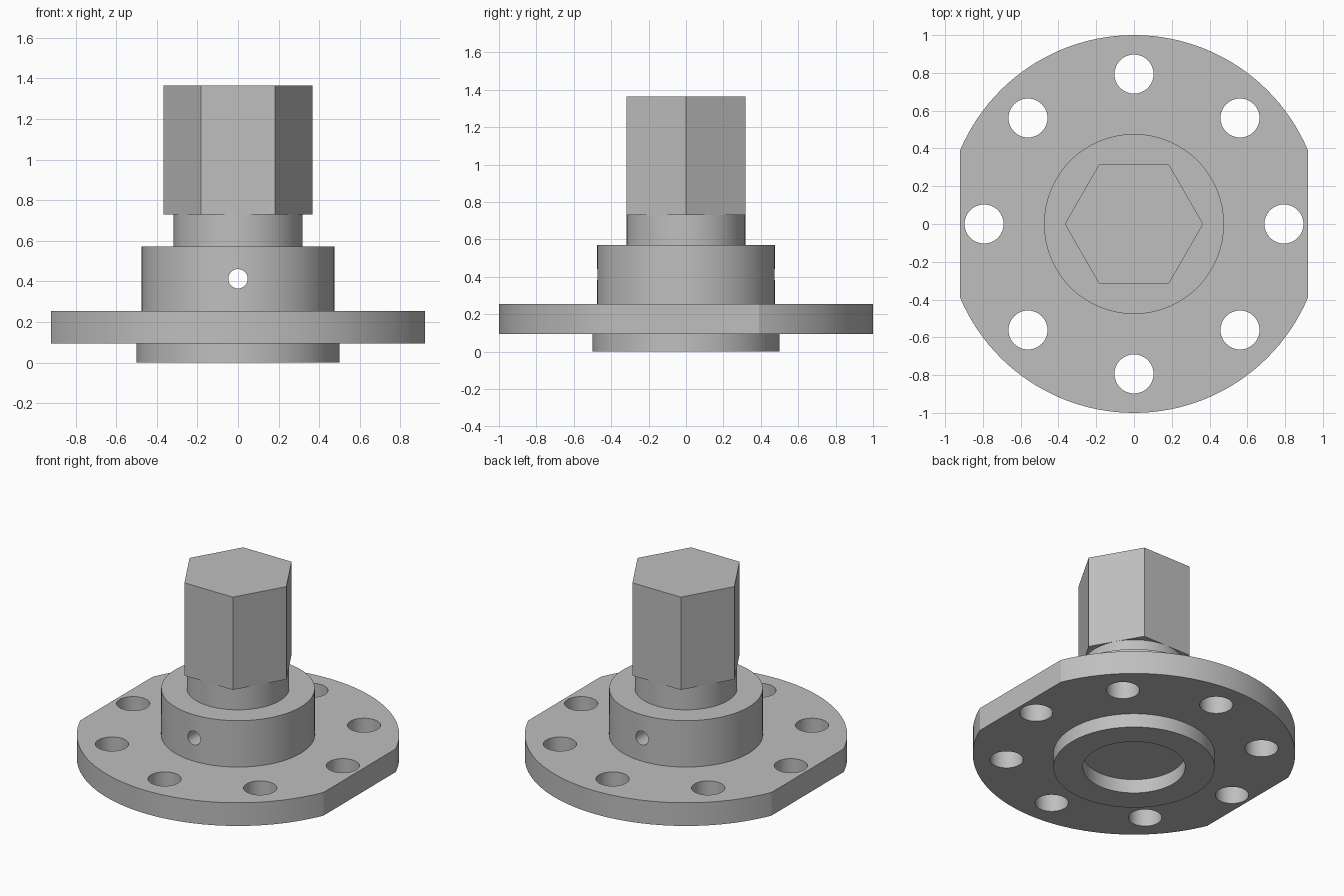
import bpy
import math
from mathutils import Matrix

cube = bpy.data.objects.get("Cube")
if cube:
    bpy.data.objects.remove(cube, do_unlink=True)

U = 1 / 63          # one millimetre when the flange radius is 63 mm
SEGMENTS = 96

steel = bpy.data.materials.new("plain_grey_steel")
GREY = (0.52, 0.52, 0.52, 1)
steel.use_nodes = True
steel.diffuse_color = GREY
steel.node_tree.nodes["Principled BSDF"].inputs["Base Color"].default_value = GREY


def prism(name, outline, low, high):
    """Closed solid from an xy outline, between two heights."""
    n = len(outline)
    verts = [(x, y, z) for z in (low, high) for x, y in outline]
    faces = [tuple(reversed(range(n))), tuple(range(n, 2 * n))]
    faces += [(i, (i + 1) % n, n + (i + 1) % n, n + i) for i in range(n)]
    mesh = bpy.data.meshes.new(name)
    mesh.from_pydata(verts, [], faces)
    mesh.materials.append(steel)
    obj = bpy.data.objects.new(name, mesh)
    bpy.context.collection.objects.link(obj)
    return obj


def circle(radius, count=SEGMENTS, cx=0, cy=0):
    return [(cx + radius * math.cos(math.tau * i / count),
             cy + radius * math.sin(math.tau * i / count)) for i in range(count)]


def cut(target, cutter):
    mod = target.modifiers.new("cut", 'BOOLEAN')
    mod.operation = 'DIFFERENCE'
    mod.solver = 'EXACT'
    mod.object = cutter
    bpy.context.view_layer.objects.active = target
    bpy.ops.object.modifier_apply(modifier=mod.name)
    bpy.data.objects.remove(cutter, do_unlink=True)


# Flange: disc with a flat on the left and right
R, FLAT = 63 * U, 58 * U
corner = math.acos(FLAT / R)
arc = [corner + (math.pi - 2 * corner) * i / 48 for i in range(49)]
half = [(R * math.cos(a), R * math.sin(a)) for a in arc]
flange = prism("flange", half + [(-x, -y) for x, y in half], 6 * U, 16 * U)

# Eight bolt holes on one pitch circle
for i in range(8):
    a = math.tau * i / 8
    cut(flange, prism("bolt_hole_cutter",
                      circle(6.5 * U, 48, 50 * U * math.cos(a), 50 * U * math.sin(a)),
                      0, 22 * U))

# Locating ring underneath, open in the middle up to the flange
ring = prism("locating_ring", circle(31.5 * U), 0, 6 * U)
cut(ring, prism("recess_cutter", circle(20 * U), -U, 7 * U))

# Hub with a cross hole running front to back
hub = prism("hub", circle(30 * U), 16 * U, 36 * U)
drill = prism("cross_hole_cutter", circle(3 * U, 32), -40 * U, 40 * U)
drill.data.transform(Matrix.Translation((0, 0, 26 * U))
                     @ Matrix.Rotation(math.pi / 2, 4, 'X'))
cut(hub, drill)

# Round neck and hexagonal drive head, twenty units across each half flat
neck = prism("neck", circle(20 * U), 36 * U, 46 * U)
head = prism("hex_head", circle(20 * U / math.cos(math.pi / 6), 6), 46 * U, 86 * U)

# Smooth round walls, crisp edges
for obj in (flange, ring, hub, neck):
    bpy.ops.object.select_all(action='DESELECT')
    obj.select_set(True)
    bpy.context.view_layer.objects.active = obj
    bpy.ops.object.shade_smooth_by_angle(angle=math.radians(20))
